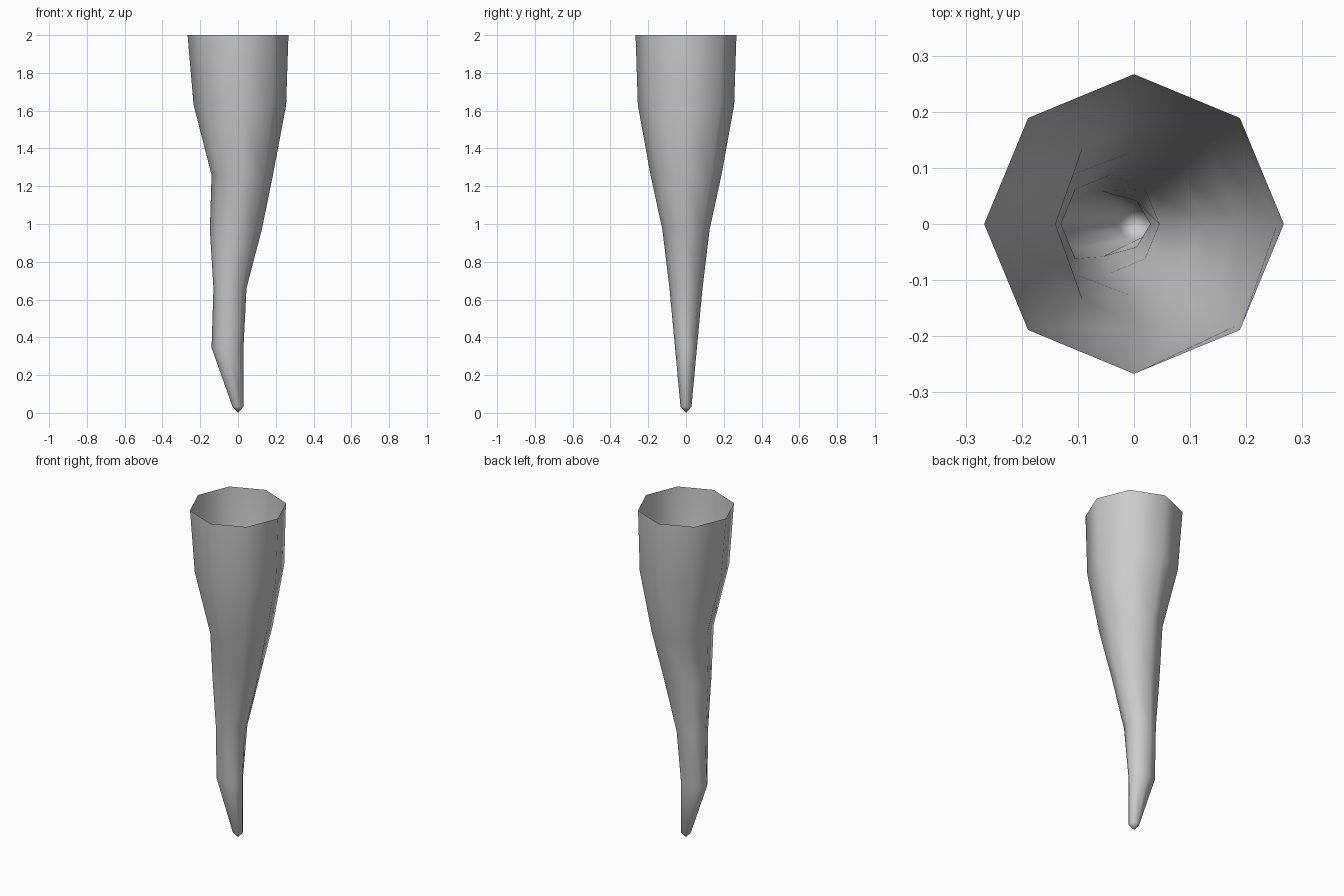
import bpy, bmesh
from math import cos, sin, tau

if "Cube" in bpy.data.objects:
    bpy.data.objects.remove(bpy.data.objects["Cube"])

SIDES = 8
# Cross-sections from the open top down: z, left x, right x, half width in y
SECTIONS = [
    (2.00, -0.267, 0.267, 0.267),
    (1.63, -0.235, 0.255, 0.255),
    (1.26, -0.140, 0.185, 0.188),
    (0.97, -0.149, 0.126, 0.125),
    (0.66, -0.130, 0.045, 0.0875),
    (0.345, -0.140, 0.029, 0.058),
    (0.032, -0.029, 0.029, 0.029),
]

bm = bmesh.new()


def ring(z, left, right, ry):
    cx, rx = (left + right) / 2, (right - left) / 2
    return [bm.verts.new((cx + rx * cos(tau * i / SIDES),
                          ry * sin(tau * i / SIDES), z)) for i in range(SIDES)]


# Tapering bent shell, open at the top
rings = [ring(*s) for s in SECTIONS]
for upper, lower in zip(rings, rings[1:]):
    for i in range(SIDES):
        j = (i + 1) % SIDES
        bm.faces.new((upper[i], lower[i], lower[j], upper[j]))

# Blunt pointed tip
tip = bm.verts.new((0, 0, 0))
for i in range(SIDES):
    bm.faces.new((rings[-1][i], tip, rings[-1][(i + 1) % SIDES]))

for f in bm.faces:
    f.smooth = True
bm.normal_update()
mesh = bpy.data.meshes.new("tapered_spike")
bm.to_mesh(mesh)
bm.free()
bpy.context.collection.objects.link(bpy.data.objects.new("tapered_spike", mesh))
